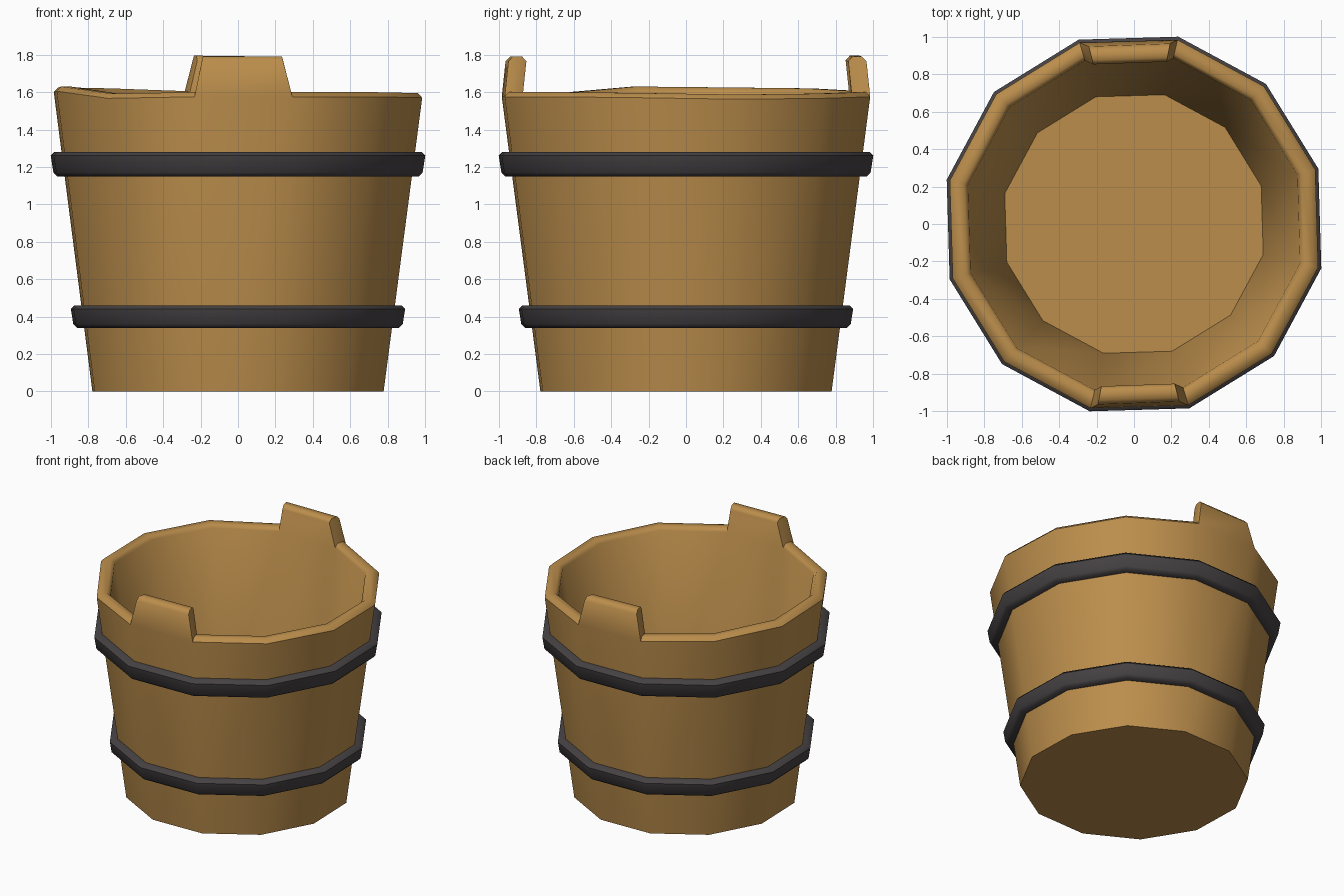
import bpy, bmesh, math

if "Cube" in bpy.data.objects:
    bpy.data.objects.remove(bpy.data.objects["Cube"])

SIDES = 12
TURN = math.radians(16.7)
# slightly uneven rim height, one value per stave corner
RIM = [1.587, 1.592, 1.60, 1.605, 1.62, 1.625, 1.63, 1.592, 1.60, 1.60, 1.60, 1.595]


def material(name, color):
    m = bpy.data.materials.new(name)
    m.diffuse_color = (*color, 1)
    m.use_nodes = True
    m.node_tree.nodes["Principled BSDF"].inputs["Base Color"].default_value = m.diffuse_color
    return m


wood = material("warm wood", (0.50, 0.27, 0.072))
iron = material("dark iron", (0.061, 0.054, 0.056))


def ring(bm, r, z):
    """Ring of corners; z is a function of the corner index."""
    return [bm.verts.new((r * math.cos(TURN + k * math.tau / SIDES),
                          r * math.sin(TURN + k * math.tau / SIDES), z(k)))
            for k in range(SIDES)]


def bridge(bm, a, b):
    return [bm.faces.new((a[k], a[(k + 1) % SIDES], b[(k + 1) % SIDES], b[k]))
            for k in range(SIDES)]


def finish(bm, name, mat):
    bmesh.ops.recalc_face_normals(bm, faces=bm.faces)
    me = bpy.data.meshes.new(name)
    bm.to_mesh(me)
    bm.free()
    ob = bpy.data.objects.new(name, me)
    bpy.context.collection.objects.link(ob)
    me.materials.append(mat)
    bpy.ops.object.select_all(action='DESELECT')
    ob.select_set(True)
    bpy.context.view_layer.objects.active = ob
    bpy.ops.object.shade_smooth_by_angle(angle=math.radians(50))
    return ob


# tub: outer wall, chamfered rim, inner wall and floor
bm = bmesh.new()
rings = [ring(bm, 0.80, lambda k: 0.0)]
for r, drop in ((1.012, 0.025), (0.988, 0), (0.935, 0), (0.912, 0.025)):
    rings.append(ring(bm, r, lambda k, d=drop: RIM[k] - d))
rings.append(ring(bm, 0.71, lambda k: 0.08))
strips = [bridge(bm, a, b) for a, b in zip(rings, rings[1:])]
bm.faces.new(rings[0])
bm.faces.new(rings[-1])
bmesh.ops.recalc_face_normals(bm, faces=bm.faces)

# two raised lugs, pulled up from the front and back rim segments
for k, sign in ((8, -1), (2, 1)):
    region = [s[k] for s in strips[1:4]]
    out = bmesh.ops.extrude_face_region(bm, geom=region)
    for v in out["geom"]:
        if isinstance(v, bmesh.types.BMVert):
            v.co.x *= 0.83
            v.co.y -= sign * 0.02
            v.co.z += 0.19
    bmesh.ops.delete(bm, geom=[f for f in region if f.is_valid], context='FACES')
finish(bm, "bucket_tub", wood)

# hoops: chamfered bands that follow the wall slope
for name, z0, z1, r0, r1 in (("lower_hoop", 0.34, 0.46, 0.905, 0.918),
                             ("upper_hoop", 1.15, 1.28, 1.014, 1.029)):
    bm = bmesh.new()
    c = 0.02
    prof = [(r0 - 0.08, z0), (r0 - c, z0), (r0, z0 + c),
            (r1, z1 - c), (r1 - c, z1), (r1 - 0.08, z1)]
    rs = [ring(bm, r, lambda k, z=z: z) for r, z in prof]
    for a, b in zip(rs, rs[1:] + rs[:1]):
        bridge(bm, a, b)
    finish(bm, name, iron)
